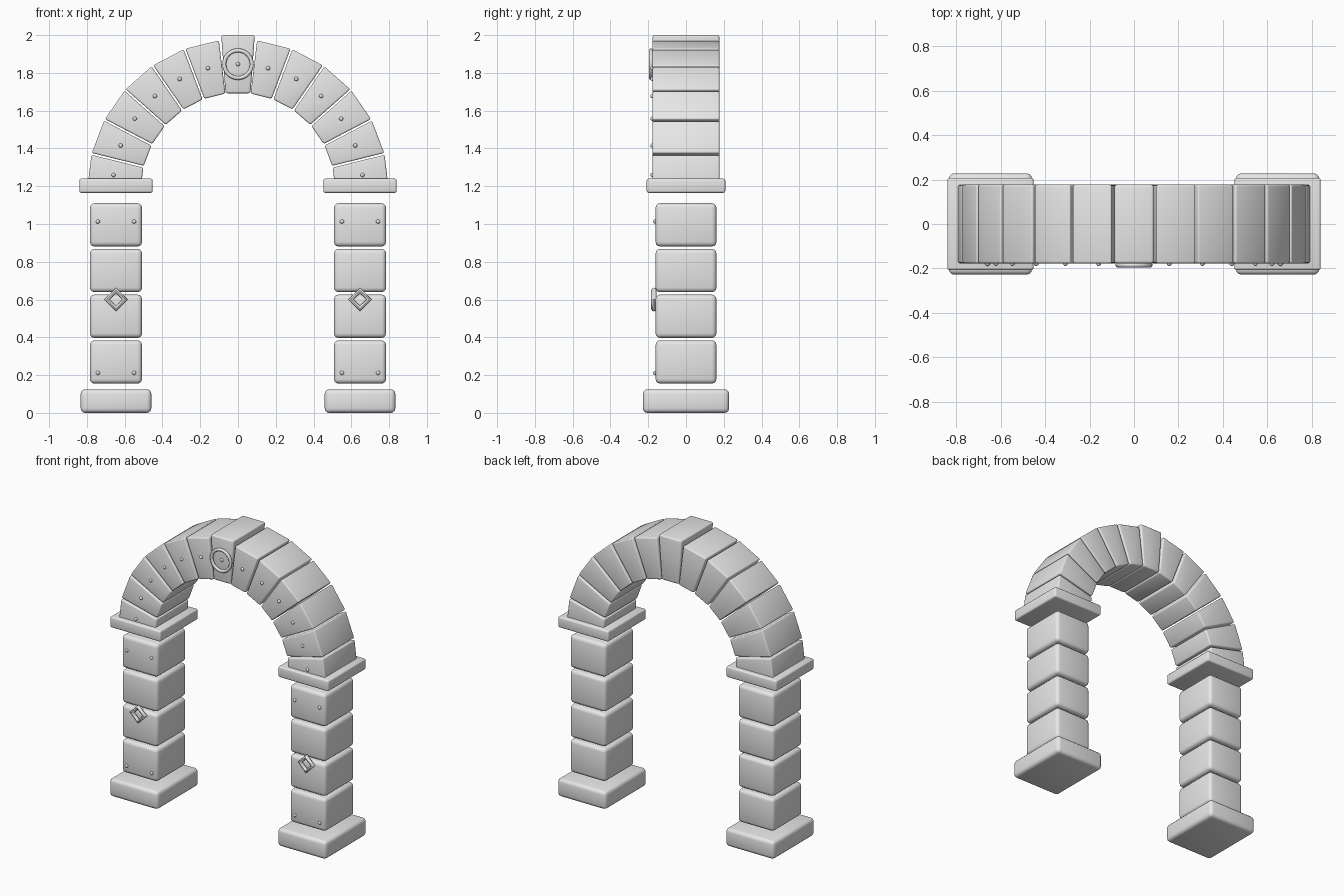
import bpy, bmesh, math

if "Cube" in bpy.data.objects:
    bpy.data.objects.remove(bpy.data.objects["Cube"])

stone = bpy.data.materials.new("light_grey_stone")
stone.diffuse_color = (0.8, 0.8, 0.8, 1)
stone.use_nodes = True
stone.node_tree.nodes["Principled BSDF"].inputs["Base Color"].default_value = stone.diffuse_color


def finish(obj, name, angle=40):
    obj.name = name
    obj.data.materials.append(stone)
    bpy.ops.object.select_all(action='DESELECT')
    obj.select_set(True)
    bpy.context.view_layer.objects.active = obj
    bpy.ops.object.shade_smooth_by_angle(angle=math.radians(angle))


def prism(name, profile, half_depth, bevel):
    """Extrude an x-z outline along y and round its edges."""
    bm = bmesh.new()
    rings = [[bm.verts.new((x, y, z)) for x, z in profile]
             for y in (-half_depth, half_depth)]
    n = len(profile)
    bm.faces.new(rings[0])
    bm.faces.new(rings[1][::-1])
    for i in range(n):
        j = (i + 1) % n
        bm.faces.new((rings[0][i], rings[1][i], rings[1][j], rings[0][j]))
    bmesh.ops.recalc_face_normals(bm, faces=bm.faces)
    edges = [e for e in bm.edges if e.calc_face_angle() > 0.5]
    bmesh.ops.bevel(bm, geom=edges, offset=bevel, segments=3,
                    profile=0.5, affect='EDGES')
    mesh = bpy.data.meshes.new(name)
    bm.to_mesh(mesh)
    bm.free()
    obj = bpy.data.objects.new(name, mesh)
    bpy.context.collection.objects.link(obj)
    finish(obj, name)


def slab(name, x, half_w, half_d, z0, z1, bevel):
    prism(name, [(x - half_w, z0), (x + half_w, z0),
                 (x + half_w, z1), (x - half_w, z1)], half_d, bevel)


def stud(name, x, y, z):
    bpy.ops.mesh.primitive_uv_sphere_add(segments=12, ring_count=8,
                                         radius=0.011, location=(x, y, z))
    finish(bpy.context.object, name)


def ring(name, x, y, z, major, minor, sides, minor_sides):
    bpy.ops.mesh.primitive_torus_add(
        location=(x, y, z), rotation=(math.pi / 2, 0, 0),
        major_radius=major, minor_radius=minor,
        major_segments=sides, minor_segments=minor_sides)
    finish(bpy.context.object, name, 50)


# Pillars: base, four blocks, cap, studs and diamond frame
PILLAR_X = 0.646
for side, label in ((-1, "left"), (1, "right")):
    x = side * PILLAR_X
    slab(label + "_base", x, 0.187, 0.228, 0, 0.125, 0.024)
    for i in range(4):
        z = 0.155 + i * 0.242
        slab(f"{label}_pillar_block_{i + 1}", x, 0.138, 0.161, z, z + 0.229, 0.024)
    slab(label + "_cap", x, 0.194, 0.208, 1.165, 1.24, 0.011)
    for z in (0.212, 1.013):
        for dx in (-0.096, 0.096):
            stud(label + "_pillar_stud", x + dx, -0.163, z)
    ring(label + "_diamond_frame", x, -0.17, 0.6, 0.0485, 0.0145, 4, 8)

# Arch: six wedge stones on each side of the keystone
CENTRE_Z, R_IN, R_OUT, DEPTH = 1.18, 0.515, 0.798, 0.177
STEP = math.pi / 13
GAP = 0.005


def polar(r, a):
    return r * math.sin(a), CENTRE_Z + r * math.cos(a)


for side, label in ((-1, "left"), (1, "right")):
    for i in range(1, 7):
        a0, a1 = side * (i - 0.5) * STEP, side * (i + 0.5) * STEP
        g_in, g_out = side * GAP / R_IN, side * GAP / R_OUT
        prism(f"{label}_arch_stone_{i}",
              [polar(R_IN, a0 + g_in), polar(R_IN, a1 - g_in),
               polar(R_OUT, a1 - g_out), polar(R_OUT, a0 + g_out)],
              DEPTH, 0.009)
        sx, sz = polar(0.664, side * i * STEP)
        stud(label + "_arch_stud", sx, -0.178, sz)

# Keystone with round ring and centre stud
prism("keystone", [(-0.066, 1.692), (0.066, 1.692), (0.089, 2.0), (-0.089, 2.0)],
      DEPTH, 0.011)
ring("keystone_ring", 0, -0.185, 1.846, 0.073, 0.0105, 32, 10)
stud("keystone_stud", 0, -0.178, 1.846)
